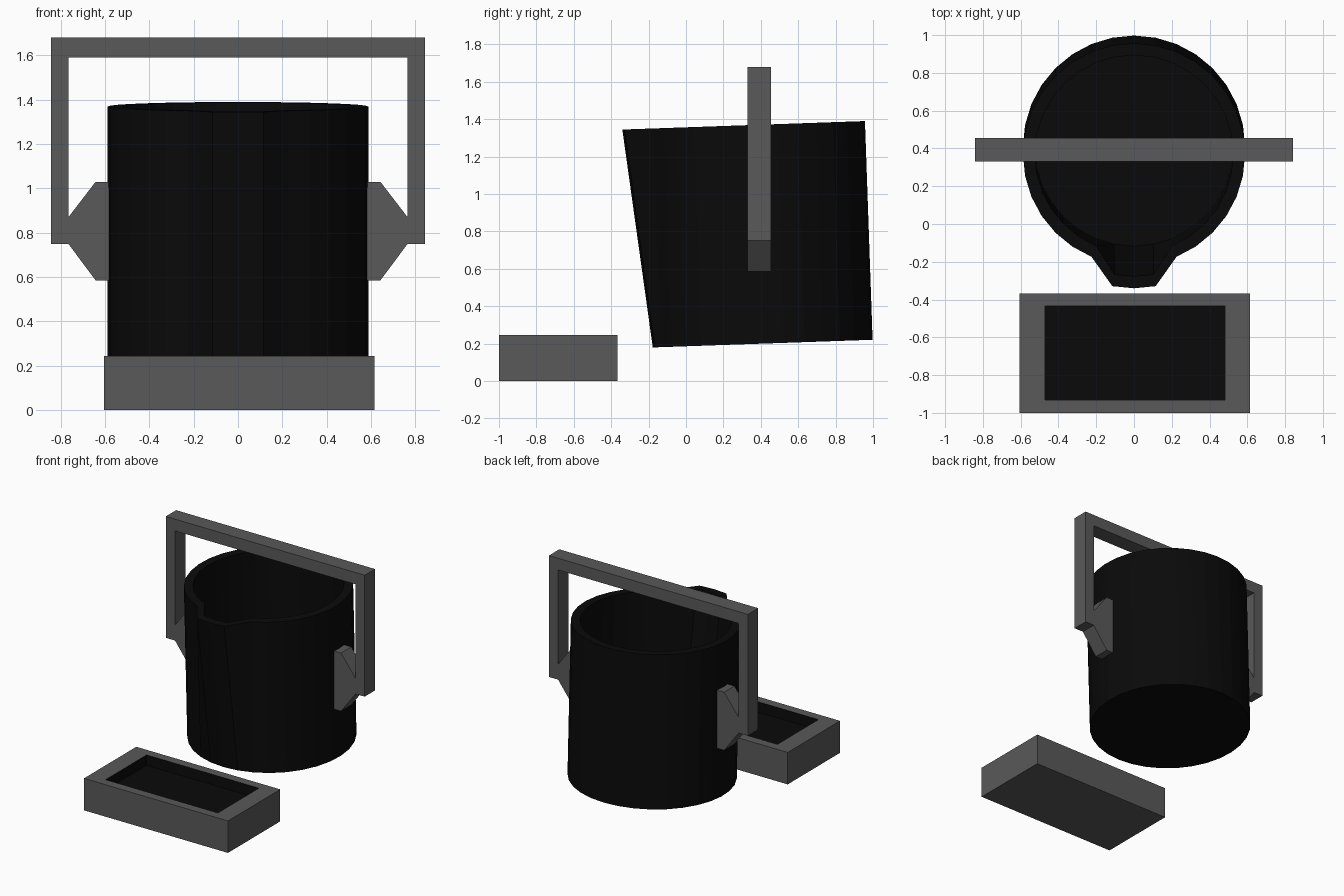
import bpy, bmesh
from math import sin, cos, tau, radians
from mathutils import Matrix

if "Cube" in bpy.data.objects:
    bpy.data.objects.remove(bpy.data.objects["Cube"])


def material(name, v):
    m = bpy.data.materials.new(name)
    m.diffuse_color = (v, v, v, 1)
    m.use_nodes = True
    m.node_tree.nodes["Principled BSDF"].inputs["Base Color"].default_value = m.diffuse_color
    return m


BLACK = material("black_iron", 0.003)
GREY = material("dark_steel", 0.1)


def finish(name, bm, *mats):
    bmesh.ops.recalc_face_normals(bm, faces=bm.faces)
    me = bpy.data.meshes.new(name)
    bm.to_mesh(me)
    bm.free()
    for m in mats:
        me.materials.append(m)
    ob = bpy.data.objects.new(name, me)
    bpy.context.collection.objects.link(ob)
    return ob


def plate(name, profile, y0, y1):
    """Extrude an x-z profile along y."""
    bm = bmesh.new()
    face = bm.faces.new([bm.verts.new((x, y0, z)) for x, z in profile])
    ext = bmesh.ops.extrude_face_region(bm, geom=[face])["geom"]
    bmesh.ops.translate(bm, vec=(0, y1 - y0, 0),
                        verts=[v for v in ext if isinstance(v, bmesh.types.BMVert)])
    return finish(name, bm, GREY)


# Ladle bucket: hollow 32-sided shell, front rim vertices pulled out as a spout
SIDES, HEIGHT, SPOUT = 32, 1.17, 0.122
bm = bmesh.new()
rings = []
for r, z, pull in ((0.588, 0, 0), (0.588, HEIGHT, SPOUT),
                   (0.525, HEIGHT, SPOUT), (0.525, 0.065, 0)):
    ring = []
    for i in range(SIDES):
        a = tau * i / SIDES - tau / 4
        front = i in (SIDES - 1, 0, 1)
        ring.append(bm.verts.new((r * cos(a), r * sin(a) - pull * front, z)))
    rings.append(ring)
for lo, hi in zip(rings, rings[1:]):
    for i in range(SIDES):
        j = (i + 1) % SIDES
        bm.faces.new((lo[i], lo[j], hi[j], hi[i]))
bm.faces.new(rings[0])
bm.faces.new(rings[-1])
# Tip the bucket slightly forward
bmesh.ops.transform(bm, verts=bm.verts, matrix=Matrix.Translation((0, 0.41, 0.2))
                    @ Matrix.Rotation(radians(2), 4, 'X'))
finish("ladle_bucket", bm, BLACK)

# Lifting bail and the side lugs it hangs on
Y0, Y1 = 0.33, 0.455
plate("lifting_bail", [(-0.843, 0.75), (-0.843, 1.68), (0.843, 1.68), (0.843, 0.75),
                       (0.765, 0.75), (0.765, 1.59), (-0.765, 1.59), (-0.765, 0.75)], Y0, Y1)
lug = [(0.575, 0.585), (0.642, 0.585), (0.765, 0.75),
       (0.765, 0.87), (0.642, 1.03), (0.575, 1.03)]
for side, s in (("left", -1), ("right", 1)):
    plate(side + "_lug", [(s * x, z) for x, z in lug], Y0, Y1)

# Casting mould: block with a black recessed cavity
bm = bmesh.new()
loops = []
for x0, x1, y0, y1, z in ((-0.605, 0.615, -1, -0.367, 0), (-0.605, 0.615, -1, -0.367, 0.245),
                          (-0.47, 0.482, -0.932, -0.435, 0.245),
                          (-0.47, 0.482, -0.932, -0.435, 0.165)):
    loops.append([bm.verts.new(p) for p in
                  ((x0, y0, z), (x1, y0, z), (x1, y1, z), (x0, y1, z))])
for k, (lo, hi) in enumerate(zip(loops, loops[1:])):
    for i in range(4):
        j = (i + 1) % 4
        bm.faces.new((lo[i], lo[j], hi[j], hi[i])).material_index = int(k == 2)
bm.faces.new(loops[0])
bm.faces.new(loops[-1]).material_index = 1
finish("casting_mould", bm, GREY, BLACK)
